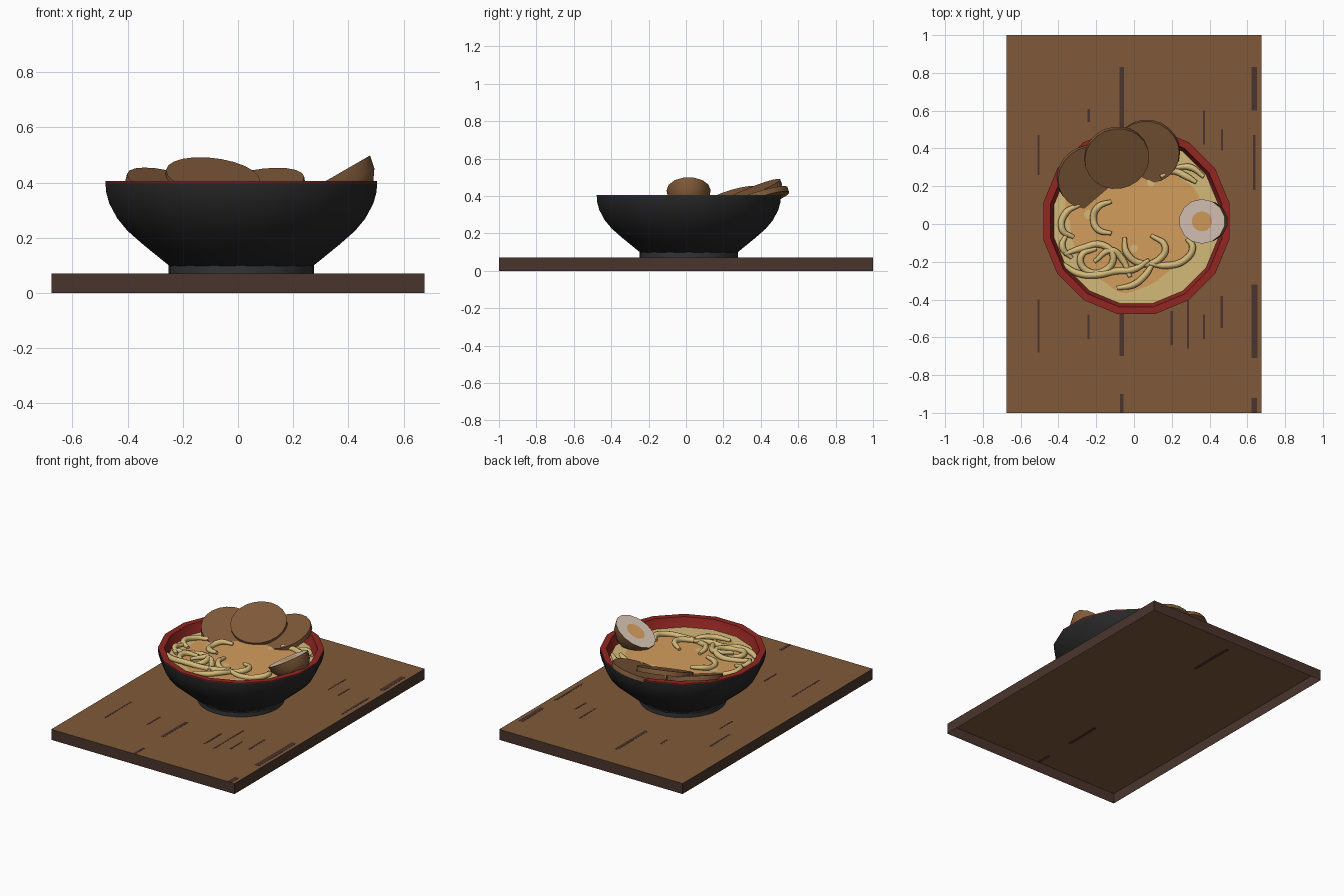
import bpy, bmesh, math
from mathutils import Vector, Matrix

if "Cube" in bpy.data.objects:
    bpy.data.objects.remove(bpy.data.objects["Cube"])


def mat(name, r, g, b):
    m = bpy.data.materials.new(name)
    lin = [((c / 255 + 0.055) / 1.055) ** 2.4 for c in (r, g, b)]
    m.diffuse_color = (*lin, 1)
    m.use_nodes = True
    m.node_tree.nodes["Principled BSDF"].inputs["Base Color"].default_value = m.diffuse_color
    return m


BROWN = mat("warm_brown", 128, 90, 58)
DARK = mat("dark_wood", 74, 52, 44)
BLACK = mat("bowl_black", 39, 39, 40)
FOOT = mat("foot_grey", 50, 51, 53)
RED = mat("lacquer_red", 145, 38, 33)
NOODLE = mat("noodle_cream", 212, 186, 122)
BROTH = mat("broth_orange", 212, 157, 92)
WHITE = mat("egg_white", 214, 195, 180)

CX, CY = 0.012, 0.015      # bowl centre
SOUP_Z = 0.345


def finish(name, bm, mats, angle=35, matrix=None):
    me = bpy.data.meshes.new(name)
    bm.to_mesh(me)
    bm.free()
    for m in mats:
        me.materials.append(m)
    if angle:
        me.shade_smooth()
        me.set_sharp_from_angle(angle=math.radians(angle))
    ob = bpy.data.objects.new(name, me)
    bpy.context.scene.collection.objects.link(ob)
    if matrix:
        ob.matrix_world = matrix
    return ob


def lathe(name, profile, mats, n, matrix, start=0.0, sx=1, sy=1, angle=35):
    """profile: (radius, z, material index of the band leading to this point)"""
    bm = bmesh.new()
    rings = []
    for r, z, _ in profile:
        if r == 0:
            rings.append([bm.verts.new((0, 0, z))] * n)
        else:
            a = [start + math.tau * i / n for i in range(n)]
            rings.append([bm.verts.new((r * sx * math.cos(t), r * sy * math.sin(t), z)) for t in a])
    for k in range(1, len(rings)):
        for i in range(n):
            j = (i + 1) % n
            vs = list(dict.fromkeys([rings[k - 1][i], rings[k - 1][j], rings[k][j], rings[k][i]]))
            bm.faces.new(vs).material_index = profile[k][2]
    bmesh.ops.recalc_face_normals(bm, faces=bm.faces)
    return finish(name, bm, mats, angle, matrix)


# Serving board: brown top sheet, dark skirt, open underneath
bm = bmesh.new()
bmesh.ops.create_cube(bm, size=1, matrix=Matrix.Translation((0, 0, 0.035)) @ Matrix.Diagonal((1.35, 2, 0.07, 1)))
bmesh.ops.delete(bm, geom=[f for f in bm.faces if f.normal.z < -0.5], context='FACES')
for f in bm.faces:
    f.material_index = 0 if f.normal.z > 0.5 else 1
finish("serving_board", bm, [BROWN, DARK], 0)

# Dark grain streaks: x, y from, y to, width
streaks = [(-.065, .51, .83, .022), (-.065, -.70, -.45, .022), (-.065, -1, -.90, .018),
           (.637, .60, .83, .03), (.637, .18, .47, .014), (.637, -.71, -.32, .032),
           (.637, -1, -.92, .03), (.465, .39, .50, .01), (.465, -.55, -.38, .014),
           (-.505, .26, .47, .012), (-.505, -.68, -.40, .01), (-.41, .10, .23, .01),
           (-.24, .54, .61, .014), (-.24, -.61, -.48, .01), (.20, -.64, -.46, .013),
           (.285, -.66, -.35, .01), (.37, .42, .60, .01), (.37, -.61, -.48, .01)]
bm = bmesh.new()
for x, y0, y1, w in streaks:
    # the widest centre streaks also show on the underside
    h = 0.002 if x == -.065 else 0.001
    zc = 0.07 if x == -.065 else 0.0706
    bmesh.ops.create_cube(bm, size=1, matrix=Matrix.Translation((x, (y0 + y1) / 2, zc))
                          @ Matrix.Diagonal((w, y1 - y0, h, 1)))
finish("grain_streaks", bm, [DARK], 0)

# Bowl: foot, black outside, red rim and inside
here = Matrix.Translation((CX, CY, 0))
lathe("bowl_foot", [(0, .0705, 0), (.263, .0705, 0), (.263, .1, 0), (0, .1, 0)], [FOOT], 32, here)
lathe("bowl", [(0, .097, 0), (.264, .097, 0), (.362, .175, 0), (.42, .225, 0), (.458, .27, 0),
               (.488, .325, 0), (.499, .365, 0), (.502, .40, 0), (.502, .406, 1), (.463, .406, 1),
               (.445, .345, 1), (.40, .28, 1), (.28, .18, 1), (0, .14, 1)],
      [BLACK, RED], 16, here, math.radians(11.25), angle=40)

# Soup surface with an irregular orange pool
lathe("soup_surface", [(0, SOUP_Z, 0), (.444, SOUP_Z, 0)], [NOODLE], 16, here, math.radians(11.25))
bm = bmesh.new()
pool = []
for i in range(64):
    t = math.tau * i / 64
    r = .355 + .018 * math.sin(3 * t + 1) + .012 * math.sin(7 * t) + .008 * math.sin(11 * t + 2)
    pool.append(bm.verts.new((CX - .02 + r * math.cos(t), CY + r * math.sin(t), SOUP_Z + .002)))
bm.faces.new(pool)
finish("broth_pool", bm, [BROTH], 0)
for i, (x, y, r) in enumerate([(.09, .22, .022), (-.24, .05, .025), (0, -.13, .02)]):
    lathe(f"oil_drop_{i + 1}", [(0, .004, 0), (r, .004, 0)], [NOODLE], 12,
          Matrix.Translation((x, y, SOUP_Z)))

# Noodles: smooth tubes through a few points
paths = [
    [(-.29, .10), (-.36, .06), (-.38, -.03), (-.32, -.07)],
    [(-.12, .12), (-.19, .09), (-.215, .03), (-.19, -.03), (-.12, -.05)],
    [(-.37, -.16), (-.28, -.13), (-.17, -.11), (-.11, -.17), (-.16, -.25), (-.26, -.24), (-.28, -.17), (-.20, -.13)],
    [(-.38, -.21), (-.30, -.26), (-.20, -.27), (-.10, -.25), (0, -.24), (.08, -.19)],
    [(-.05, -.07), (-.04, -.15), (.04, -.21), (.13, -.19), (.165, -.12), (.09, -.06)],
    [(.08, -.21), (.17, -.22), (.27, -.19), (.31, -.12), (.28, -.08)],
    [(-.09, -.34), (0, -.32), (.06, -.27), (.11, -.19)],
    [(-.21, -.20), (-.12, -.14), (-.06, -.19), (-.02, -.28)],
    [(.14, .25), (.20, .28), (.28, .25), (.33, .22)],
    [(.22, .30), (.30, .30), (.37, .25)],
    [(-.36, -.06), (-.38, -.12), (-.33, -.18)],
]
for i, pts in enumerate(paths):
    cu = bpy.data.curves.new(f"noodle_{i + 1}", 'CURVE')
    cu.dimensions = '3D'
    cu.bevel_depth = .018
    cu.bevel_resolution = 2
    cu.resolution_u = 6
    cu.use_fill_caps = True
    sp = cu.splines.new('BEZIER')
    sp.bezier_points.add(len(pts) - 1)
    for k, (p, (x, y)) in enumerate(zip(sp.bezier_points, pts)):
        p.co = (x, y, SOUP_Z + .008 + .006 * ((k + i) % 3))
        p.handle_left_type = p.handle_right_type = 'AUTO'
        p.radius = .6 if k in (0, len(pts) - 1) else 1
    cu.materials.append(NOODLE)
    bpy.context.scene.collection.objects.link(bpy.data.objects.new(cu.name, cu))

# Meat slices: tilted discs, centre / uphill direction / tilt
slices = [("left", (-.235, .245, .39), (-.65, .76), 22),
          ("right", (.07, .38, .395), (.45, .89), 20),
          ("middle", (-.09, .345, .425), (-.30, .95), 23)]
for name, c, (ux, uy), tilt in slices:
    s = math.sin(math.radians(tilt))
    n = Vector((-s * ux, -s * uy, math.cos(math.radians(tilt))))
    rot = Vector((0, 0, 1)).rotation_difference(n).to_matrix().to_4x4()
    lathe(f"meat_slice_{name}", [(0, 0, 0), (.172, 0, 0), (.172, -.03, 0), (0, -.03, 0)],
          [BROWN], 22, Matrix.Translation(c) @ rot)

# Half egg: yolk, white cut face, brown rounded outside
shell = [(math.cos(a), -.13 * math.sin(a), 2) for a in (math.radians(d) for d in (22, 45, 68))]
lathe("half_egg", [(0, 0, 0), (.45, 0, 0), (1, 0, 1)] + shell + [(0, -.13, 2)],
      [BROTH, WHITE, BROWN], 14,
      Matrix.Translation((.36, .014, .43)) @ Matrix.Rotation(math.radians(-30), 4, 'Y'),
      math.pi / 14, .14, .118, 40)
